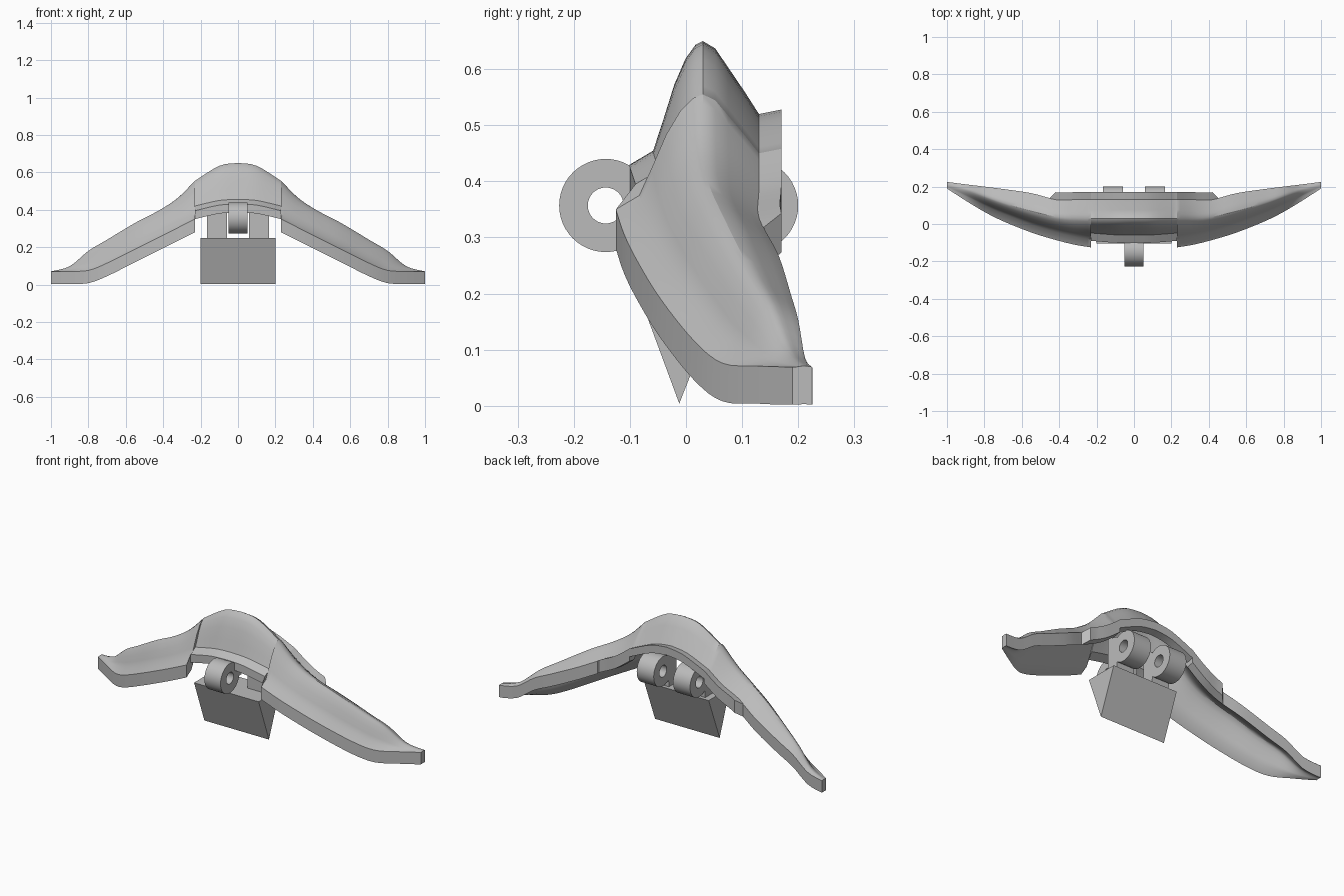
import bpy, bmesh, math
from mathutils import Vector

if "Cube" in bpy.data.objects:
    bpy.data.objects.remove(bpy.data.objects["Cube"])

grey = bpy.data.materials.new("plain_grey")
grey.use_nodes = True
COLOUR = (0.5, 0.5, 0.5, 1)
grey.diffuse_color = COLOUR
grey.node_tree.nodes["Principled BSDF"].inputs["Base Color"].default_value = COLOUR


def finish(name, bm):
    bmesh.ops.recalc_face_normals(bm, faces=bm.faces)
    mesh = bpy.data.meshes.new(name)
    bm.to_mesh(mesh)
    bm.free()
    mesh.materials.append(grey)
    ob = bpy.data.objects.new(name, mesh)
    bpy.context.collection.objects.link(ob)
    bpy.ops.object.select_all(action='DESELECT')
    ob.select_set(True)
    bpy.context.view_layer.objects.active = ob
    bpy.ops.object.shade_smooth_by_angle(angle=math.radians(32))
    return ob


def loft(name, rings):
    """Skin closed rings of equal length and cap both ends."""
    bm = bmesh.new()
    vs = [[bm.verts.new(p) for p in ring] for ring in rings]
    n = len(vs[0])
    for a, b in zip(vs, vs[1:]):
        for i in range(n):
            bm.faces.new((a[i], a[(i + 1) % n], b[(i + 1) % n], b[i]))
    bm.faces.new(vs[0])
    bm.faces.new(vs[-1])
    return finish(name, bm)


def prism(name, outline, x0, x1):
    return loft(name, [[(x, y, z) for y, z in outline] for x in (x0, x1)])


def tube(name, x0, x1, y, z, outer, inner, n=48):
    """Pierced barrel along x."""
    bm = bmesh.new()
    loops = [(x0, outer), (x1, outer), (x1, inner), (x0, inner)]
    vs = [[bm.verts.new((x, y + r * math.cos(math.tau * i / n), z + r * math.sin(math.tau * i / n)))
           for i in range(n)] for x, r in loops]
    for k in range(4):
        a, b = vs[k], vs[(k + 1) % 4]
        for i in range(n):
            j = (i + 1) % n
            bm.faces.new((a[i], a[j], b[j], b[i]))
    return finish(name, bm)


def resample(rows, steps=4):
    """Catmull-Rom through a list of station rows."""
    rows = [Vector(r) for r in rows]
    out = []
    for i in range(len(rows) - 1):
        a, b = rows[max(i - 1, 0)], rows[i]
        c, d = rows[i + 1], rows[min(i + 2, len(rows) - 1)]
        for s in range(steps):
            t = s / steps
            out.append(0.5 * (2 * b + (c - a) * t + (2 * a - 5 * b + 4 * c - d) * t * t
                              + (3 * b - a - 3 * c + d) * t ** 3))
    return out + [rows[-1]]


# Stations: x, front y, front z, ridge y, ridge z, back y, back z, thickness
centre = [
    (0, -.10, .43, .03, .65, .13, .52, .045),
    (.1, -.10, .425, .03, .635, .13, .505, .045),
    (.23, -.09, .395, .03, .555, .13, .45, .045)]
wing = [
    (.231, -.125, .35, .03, .555, .13, .45, .07),
    (.32, -.11, .305, .032, .465, .13, .385, .07),
    (.42, -.085, .255, .04, .398, .13, .335, .07),
    (.55, -.045, .19, .07, .33, .163, .27, .07),
    (.7, .015, .115, .115, .24, .185, .2, .07),
    (.8, .065, .076, .15, .18, .198, .155, .068),
    (.9, .125, .071, .185, .098, .21, .088, .067),
    (1, .19, .069, .21, .071, .223, .07, .068)]


def section(row):
    """Closed roof-like section: ledge, steep front, rounded ridge, back slope, lip."""
    x, fy, fz, ry, rz, by, bz, th = row
    w = min(.042, (ry - fy) * .4)
    ly, lz = fy + w, fz + min(.025, (rz - fz) * .25)
    top = [(fy, fz), (ly, lz)]
    top += [(ly + (ry - ly) * u, lz + (rz - lz) * v)
            for u, v in ((.2, .28), (.42, .6), (.65, .84), (.85, .965), (1, 1))]
    top += [(ry + (by - ry) * u, rz + (bz - rz) * v)
            for u, v in ((.22, .1), (.45, .36), (.75, .7), (1, 1))]
    # rear lip runs over the middle only
    lip = .04 if x < .43 else .002
    top.append((by + lip, bz + (.008 if x < .43 else -.002)))
    under = [(y, z - th) for y, z in reversed(top)]
    return [(x, y, max(z, .002)) for y, z in top + under]


half = [section(r) for r in resample(centre) + resample(wing)]
mirrored = [[(-x, y, z) for x, y, z in ring] for ring in reversed(half[1:])]
loft("arched_wing", mirrored + half)

# Wedge block hanging under the middle
prism("wedge_block", [(-.103, .25), (.085, .25), (-.012, .004)], -.2, .2)

# Front hinge barrel and its arm
HINGE_Z = .357
tube("front_hinge", -.05, .05, -.143, HINGE_Z, .083, .032)
prism("front_hinge_arm", [(-.10, .42), (-.075, .34), (-.04, .34), (-.03, .46), (-.08, .438)], -.05, .05)

# Paired rear hinge barrels and arms down to the block
for side, label in ((1, "left"), (-1, "right")):
    xs = sorted((side * .06, side * .165))
    tube(label + "_rear_hinge", *xs, .117, HINGE_Z, .083, .032)
    prism(label + "_rear_hinge_arm",
          [(-.0, .24), (.065, .24), (.068, .30), (.05, .357), (.068, .43), (.0, .45)], *xs)
